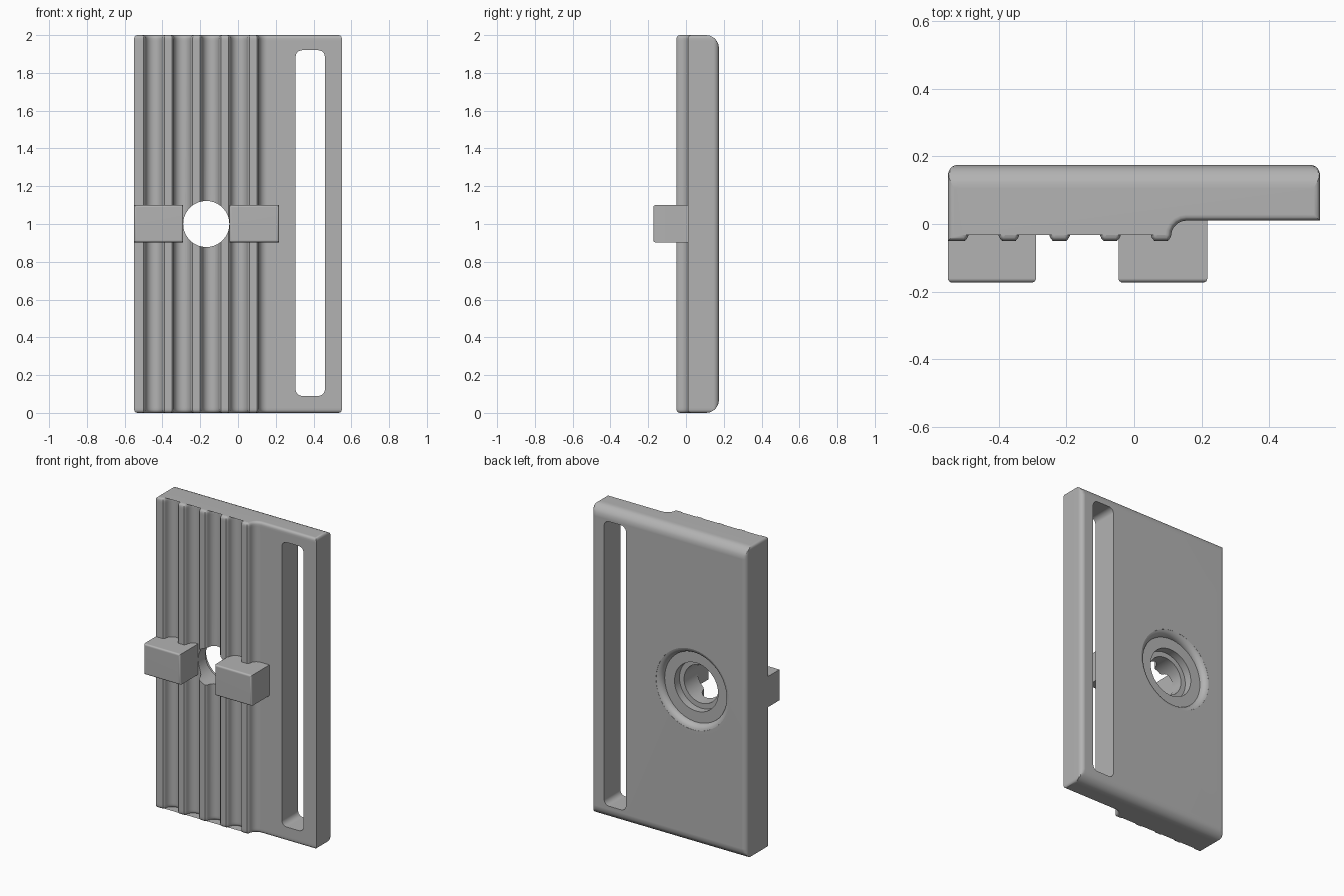
import bpy, bmesh
from math import sin, cos, pi, sqrt, radians
from mathutils import Vector

cube = bpy.data.objects.get("Cube")
if cube:
    bpy.data.objects.remove(cube, do_unlink=True)

grey = bpy.data.materials.new("grey plastic")
grey.use_nodes = True
grey.diffuse_color = (0.45, 0.45, 0.45, 1)
grey.node_tree.nodes["Principled BSDF"].inputs["Base Color"].default_value = (0.45, 0.45, 0.45, 1)


def finish(name, bm):
    bmesh.ops.recalc_face_normals(bm, faces=bm.faces)
    mesh = bpy.data.meshes.new(name)
    bm.to_mesh(mesh)
    bm.free()
    mesh.materials.append(grey)
    obj = bpy.data.objects.new(name, mesh)
    bpy.context.collection.objects.link(obj)
    return obj


def loft(name, rings, capped=True):
    """Skin closed rings of points into a solid."""
    bm = bmesh.new()
    loops = [[bm.verts.new(p) for p in ring] for ring in rings]
    for a, b in zip(loops, loops[1:]):
        for i in range(len(a)):
            j = (i + 1) % len(a)
            bm.faces.new((a[i], a[j], b[j], b[i]))
    if capped:
        bm.faces.new(loops[0])
        bm.faces.new(loops[-1])
    return finish(name, bm)


def box(name, x0, x1, y0, y1, z0, z1, radius, pick, segments=4):
    """Box with the edges chosen by pick rounded."""
    bm = bmesh.new()
    bmesh.ops.create_cube(bm, size=1)
    for v in bm.verts:
        v.co = Vector((x1 if v.co.x > 0 else x0,
                       y1 if v.co.y > 0 else y0,
                       z1 if v.co.z > 0 else z0))
    edges = [e for e in bm.edges if pick(*[v.co for v in e.verts])]
    bmesh.ops.bevel(bm, geom=edges, offset=radius, segments=segments,
                    profile=0.5, affect='EDGES')
    return finish(name, bm)


def activate(obj):
    bpy.ops.object.select_all(action='DESELECT')
    obj.select_set(True)
    bpy.context.view_layer.objects.active = obj


def smooth(obj):
    activate(obj)
    bpy.ops.object.shade_smooth_by_angle(angle=radians(35))
    weighted = obj.modifiers.new("even shading", 'WEIGHTED_NORMAL')
    weighted.keep_sharp = True


def cut(obj, cutter):
    activate(obj)
    mod = obj.modifiers.new("cut", 'BOOLEAN')
    mod.operation = 'DIFFERENCE'
    mod.solver = 'EXACT'
    mod.object = cutter
    bpy.ops.object.modifier_apply(modifier=mod.name)
    bpy.data.objects.remove(cutter, do_unlink=True)


# Ribbed plate cross-section: five ribs and round grooves, then a flat front
HALF, BACK, FLOOR, RIB = 0.55, 0.175, 0.01, -0.05
section = [(-HALF, RIB)]
for k in range(5):
    cx = -0.445 + 0.15 * k
    steps = 10 if k < 4 else 5
    section.append((cx - 0.055, RIB))
    section.append((cx - 0.048, RIB + 0.008))
    for i in range(steps + 1):
        a = pi - pi * i / 10
        section.append((cx + 0.045 * cos(a), FLOOR - 0.045 + 0.045 * sin(a)))
    if k < 4:
        section.append((cx + 0.048, RIB + 0.008))
        section.append((cx + 0.055, RIB))
section.append((HALF, FLOOR))
for side in (1, -1):
    for i in range(6):
        a = pi / 2 * i / 5 if side > 0 else pi / 2 + pi / 2 * i / 5
        section.append((side * (HALF - 0.03) + 0.03 * cos(a), BACK - 0.03 + 0.03 * sin(a)))


def inset(points, d):
    out = []
    for i, p in enumerate(points):
        p, a, b = Vector(p), Vector(points[i - 1]), Vector(points[(i + 1) % len(points)])
        n1, n2 = [Vector((-e.y, e.x)).normalized() for e in (p - a, b - p)]
        n = (n1 + n2).normalized()
        out.append(p + n * d / max(0.6, n.dot(n1)))
    return out


# Plate ends: small rounding all round and a large rounding at the back
def rounding(r, t):
    return r - sqrt(max(0, r * r - max(0, r - t) ** 2))


def ring(t, z):
    top = BACK - rounding(0.07, t)
    return [(p.x, min(p.y, top), z) for p in inset(section, rounding(0.018, t))]


depths = [0, 0.002, 0.005, 0.01, 0.018, 0.03, 0.045, 0.07]
plate = loft("ribbed_plate", [ring(t, t) for t in depths] + [ring(t, 2 - t) for t in reversed(depths)])

# Long strap slot
cut(plate, box("slot_cutter", 0.305, 0.46, -0.3, 0.4, 0.09, 1.92, 0.035,
               lambda a, b: abs(a.y - b.y) > 0.1, 6))

# Stepped round hole with a rounded recess at the back
bore = [(0.122, -0.3), (0.122, 0.085), (0.155, 0.085), (0.155, 0.135)]
for i in range(7):
    a = radians(80) * i / 6
    bore.append((0.265 - 0.04 * cos(a), 0.135 + 0.04 * sin(a)))
bore.append((0.27, 0.2))
cut(plate, loft("hole_cutter", [[(-0.168 + r * cos(2 * pi * i / 64), y, 1 + r * sin(2 * pi * i / 64))
                                 for i in range(64)] for r, y in bore]))
smooth(plate)

# Two front lugs either side of the hole
for name, x0, x1 in (("right_lug", -0.55, -0.29), ("left_lug", -0.046, 0.217)):
    smooth(box(name, x0, x1, -0.173, 0.03, 0.903, 1.1, 0.012,
               lambda a, b: a.y < 0 and b.y < 0))
